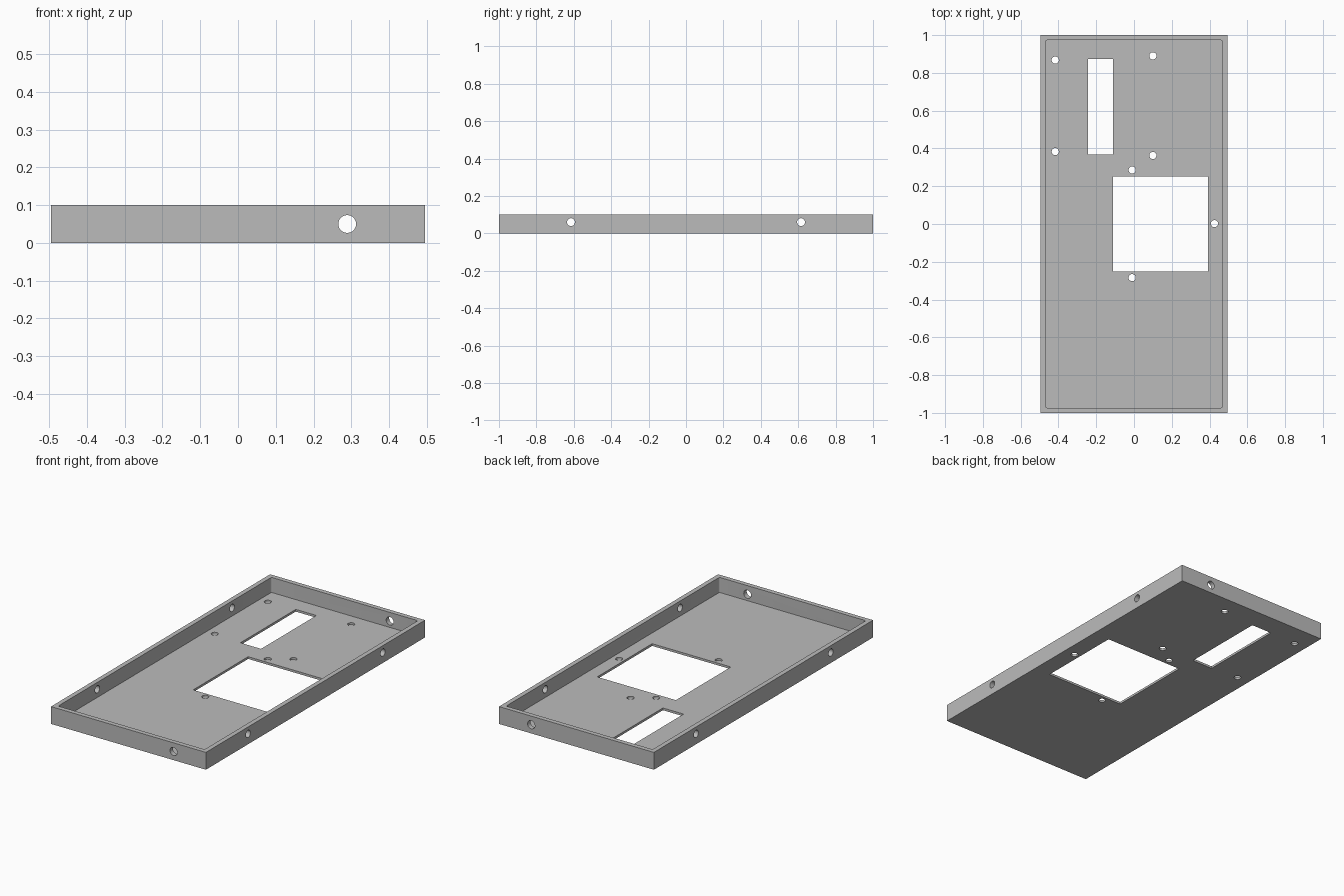
import bpy, bmesh
from math import radians
from mathutils import Matrix, Vector

if "Cube" in bpy.data.objects:
    bpy.data.objects.remove(bpy.data.objects["Cube"], do_unlink=True)

HX, HY, H = 0.495, 1.0, 0.1      # half width, half length, height
WALL, FLOOR = 0.027, 0.013

grey = bpy.data.materials.new("plain grey")
grey.use_nodes = True
colour = (0.5, 0.5, 0.5, 1)
grey.diffuse_color = colour
grey.node_tree.nodes["Principled BSDF"].inputs["Base Color"].default_value = colour


def add_box(bm, x0, x1, y0, y1, z0, z1):
    size = Matrix.Diagonal((x1 - x0, y1 - y0, z1 - z0, 1))
    centre = Vector((x0 + x1, y0 + y1, z0 + z1)) / 2
    return bmesh.ops.create_cube(bm, size=1, matrix=Matrix.Translation(centre) @ size)["verts"]


def add_drill(bm, centre, radius, depth, axis):
    turn = Vector(axis).to_track_quat("Z", "Y").to_matrix().to_4x4()
    bmesh.ops.create_cone(bm, cap_ends=True, segments=32, radius1=radius, radius2=radius,
                          depth=depth, matrix=Matrix.Translation(centre) @ turn)


def make_object(name, bm):
    mesh = bpy.data.meshes.new(name)
    bm.to_mesh(mesh)
    bm.free()
    mesh.materials.append(grey)
    obj = bpy.data.objects.new(name, mesh)
    bpy.context.collection.objects.link(obj)
    return obj


def cut(target, cutter):
    mod = target.modifiers.new("cut", "BOOLEAN")
    mod.operation, mod.solver, mod.object = "DIFFERENCE", "EXACT", cutter
    bpy.ops.object.select_all(action="DESELECT")
    bpy.context.view_layer.objects.active = target
    target.select_set(True)
    bpy.ops.object.modifier_apply(modifier=mod.name)
    bpy.data.objects.remove(cutter, do_unlink=True)


# Solid block of the tray
bm = bmesh.new()
add_box(bm, -HX, HX, -HY, HY, 0, H)
tray = make_object("tray", bm)

# Inside of the tray, with slightly rounded upright corners
bm = bmesh.new()
ix, iy = HX - WALL, HY - WALL
add_box(bm, -ix, ix, -iy, iy, FLOOR, H + 0.1)
upright = [e for e in bm.edges if abs(e.verts[0].co.z - e.verts[1].co.z) > 0.01]
bmesh.ops.bevel(bm, geom=upright, offset=0.009, segments=4, profile=0.5, affect="EDGES")
cut(tray, make_object("cavity_cutter", bm))

bm = bmesh.new()
# Slot and square window in the floor
add_box(bm, -0.243, -0.111, 0.369, 0.874, -0.02, 0.02)
add_box(bm, -0.111, 0.392, -0.251, 0.251, -0.02, 0.02)
# Screw holes in the floor
for x, y in [(-0.417, 0.868), (-0.417, 0.383), (0.1, 0.89), (0.1, 0.363),
             (-0.01, 0.286), (-0.01, -0.284), (0.426, 0.002)]:
    add_drill(bm, (x, y, 0), 0.019, 0.04, (0, 0, 1))
# Screw holes in the long walls, cable holes in the short walls
for s in (-1, 1):
    for y in (-0.615, 0.615):
        add_drill(bm, (s * (HX - WALL / 2), y, 0.06), 0.021, 0.06, (1, 0, 0))
    add_drill(bm, (0.289, s * (HY - WALL / 2), 0.05), 0.0235, 0.06, (0, 1, 0))
cut(tray, make_object("hole_cutter", bm))

# Smooth hole walls, sharp edges
bpy.ops.object.shade_smooth_by_angle(angle=radians(30))
